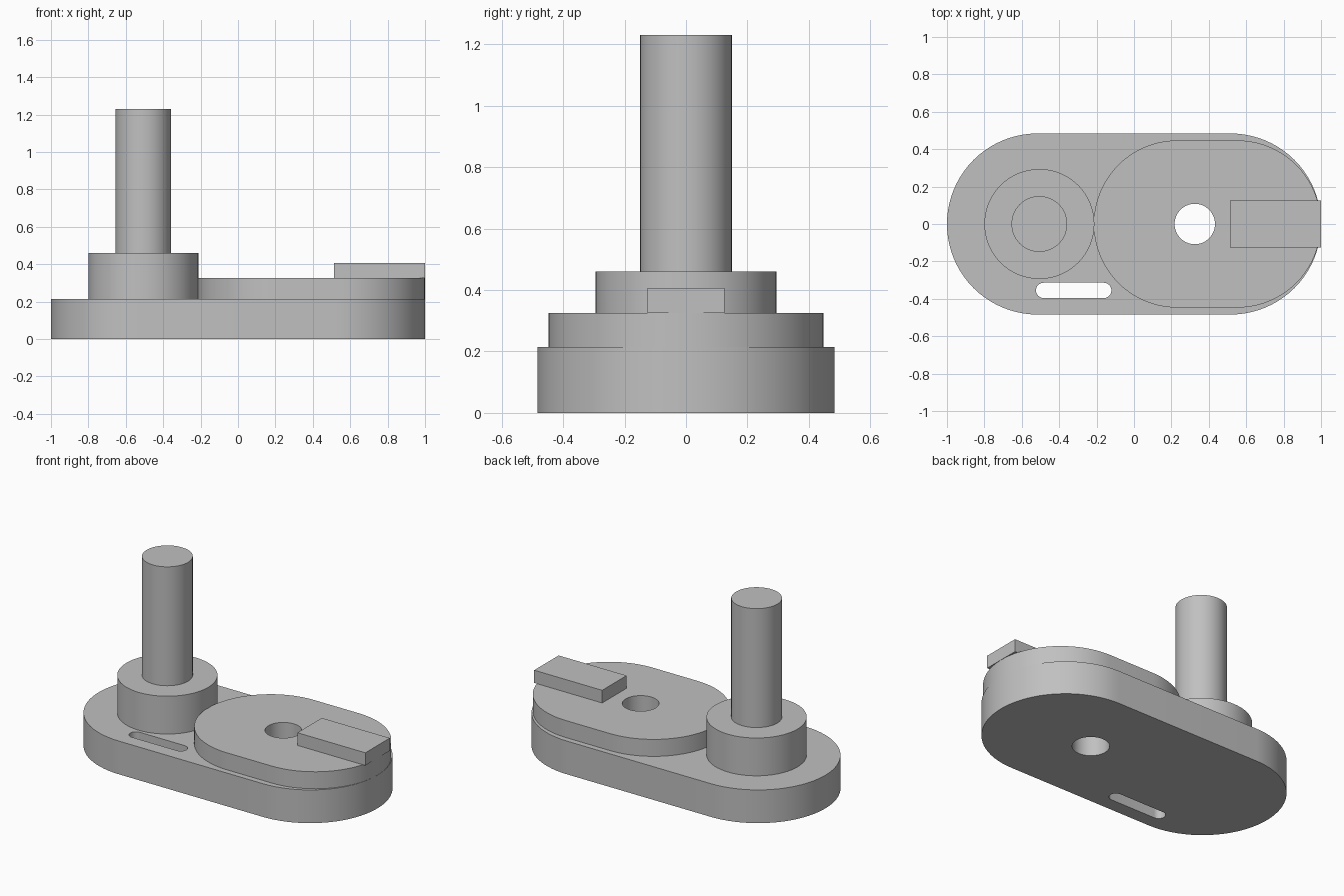
import bpy
import bmesh
import math

cube = bpy.data.objects.get("Cube")
if cube:
    bpy.data.objects.remove(cube, do_unlink=True)

grey = bpy.data.materials.new("plain grey")
grey.use_nodes = True
COLOUR = (0.53, 0.53, 0.53, 1)
grey.diffuse_color = COLOUR
grey.node_tree.nodes["Principled BSDF"].inputs["Base Color"].default_value = COLOUR


def circle(x, y, r, steps=64):
    angles = [2 * math.pi * i / steps for i in range(steps)]
    return [(x + r * math.cos(a), y + r * math.sin(a)) for a in angles]


def slot(x0, x1, y, r, steps=40):
    """Rounded-end outline whose arc centres are x0 and x1."""
    points = []
    for x, start in ((x1, -math.pi / 2), (x0, math.pi / 2)):
        for i in range(steps + 1):
            a = start + math.pi * i / steps
            points.append((x + r * math.cos(a), y + r * math.sin(a)))
    return points


def plate(name, z0, z1, outlines):
    """Solid between two heights; outlines after the first are holes."""
    bm = bmesh.new()
    caps = ([], [])
    for outline in outlines:
        rings = [[bm.verts.new((x, y, z)) for x, y in outline] for z in (z0, z1)]
        n = len(outline)
        for ring, cap in zip(rings, caps):
            cap.extend(bm.edges.new((ring[i], ring[(i + 1) % n])) for i in range(n))
        low, high = rings
        for i in range(n):
            j = (i + 1) % n
            bm.faces.new((low[i], low[j], high[j], high[i]))
    for cap in caps:
        bmesh.ops.triangle_fill(bm, edges=cap, use_beauty=True)
    bmesh.ops.recalc_face_normals(bm, faces=bm.faces[:])
    mesh = bpy.data.meshes.new(name)
    bm.to_mesh(mesh)
    bm.free()
    mesh.materials.append(grey)
    obj = bpy.data.objects.new(name, mesh)
    bpy.context.collection.objects.link(obj)
    bpy.ops.object.select_all(action='DESELECT')
    obj.select_set(True)
    bpy.context.view_layer.objects.active = obj
    bpy.ops.object.shade_smooth_by_angle(angle=math.radians(30))
    return obj


BASE_TOP, COVER_TOP = 0.215, 0.325
bore = circle(0.325, 0, 0.108)

# Base with through bore and side slot
plate("base_plate", 0, BASE_TOP,
      [slot(-0.516, 0.516, 0, 0.484), bore, slot(-0.483, -0.162, -0.355, 0.041, 16)])

# Raised cover on the left half
plate("raised_cover", BASE_TOP, COVER_TOP, [slot(0.232, 0.552, 0, 0.447), bore])

# Rectangular tab reaching the tip
plate("tab", COVER_TOP, 0.407,
      [[(0.513, -0.125), (1, -0.125), (1, 0.125), (0.513, 0.125)]])

# Collar and upright pin
plate("collar", BASE_TOP, 0.46, [circle(-0.506, 0, 0.294)])
plate("pin", 0.46, 1.23, [circle(-0.506, 0, 0.149)])
